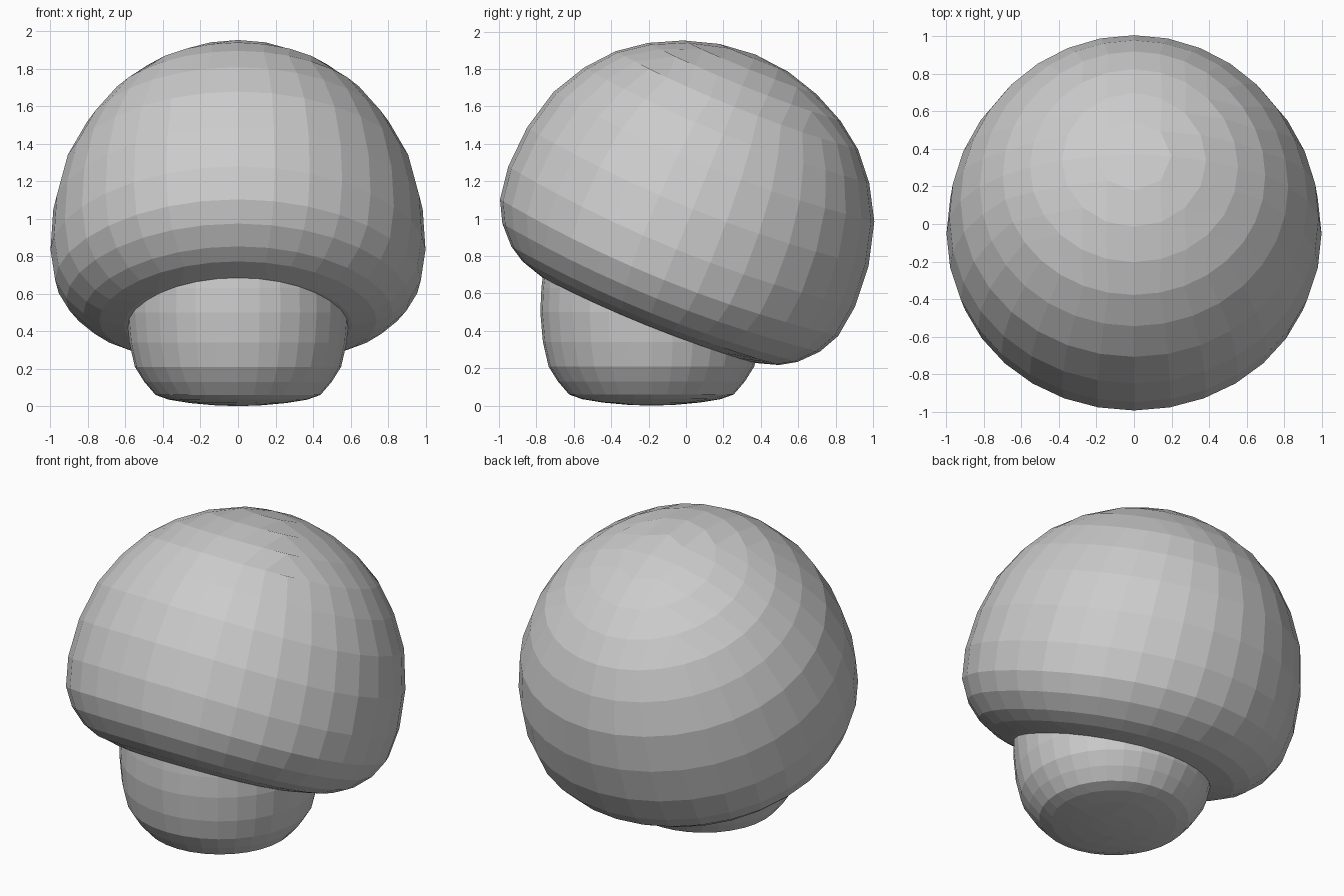
import bpy
import bmesh
from math import atan2, copysign, cos, sin, pi, radians

cube = bpy.data.objects.get("Cube")
if cube:
    bpy.data.objects.remove(cube)

grey = bpy.data.materials.new("plain_grey")
grey.use_nodes = True
COLOUR = (0.6, 0.6, 0.6, 1)
grey.diffuse_color = COLOUR
grey.node_tree.nodes["Principled BSDF"].inputs["Base Color"].default_value = COLOUR


def square_angle(x, y):
    """Angle spaced evenly along the edge of a square."""
    if abs(x) >= abs(y):
        return (0 if x > 0 else pi) + (y / x if x else 0) * pi / 4
    return copysign(pi / 2, y) - (x / y) * pi / 4


def rounded_block(name, profile, location, tilt=0, droop=0):
    """Subdivided cube whose rings follow a (radius, height) profile, top to bottom.
    Droop bends the left and right sides down."""
    bm = bmesh.new()
    bmesh.ops.create_cube(bm, size=8)
    bmesh.ops.subdivide_edges(bm, edges=bm.edges[:], cuts=7, use_grid_fill=True)
    for v in bm.verts:
        x, y, z = (round(c) for c in v.co)
        square = max(abs(x), abs(y))
        if z == 4:
            ring = square
        elif z == -4:
            ring = 16 - square
        else:
            ring = 8 - z
        radius, height = profile[ring]
        a = square_angle(x, y)
        side = radius * cos(a)
        v.co = (side, radius * sin(a), height - droop * side ** 2)
    bmesh.ops.recalc_face_normals(bm, faces=bm.faces[:])
    mesh = bpy.data.meshes.new(name)
    bm.to_mesh(mesh)
    bm.free()
    mesh.materials.append(grey)
    obj = bpy.data.objects.new(name, mesh)
    obj.location = location
    obj.rotation_euler.x = radians(tilt)
    bpy.context.collection.objects.link(obj)
    return obj


# Domed cap with a rolled rim and flat underside, tipped forward-up
rounded_block("cap", [
    (0, 1.88), (.2, 1.86), (.385, 1.805), (.555, 1.722), (.7, 1.615),
    (.822, 1.472), (.925, 1.29), (.985, 1.06), (1.0, .83), (.975, .65),
    (.915, .535), (.825, .44), (.74, .388), (.61, .348), (.4, .33),
    (.2, .32), (0, .32)], (0, -.334, .135), -22, .075)

# Short stem with a rounded foot, its top hidden in the cap
rounded_block("stem", [
    (0, .92), (.14, .92), (.28, .91), (.41, .89), (.5, .85),
    (.55, .8), (.575, .74), (.588, .63), (.594, .5), (.58, .34),
    (.55, .21), (.5, .13), (.44, .06), (.37, .035), (.26, .017),
    (.13, .005), (0, 0)], (0, -.185, 0))
